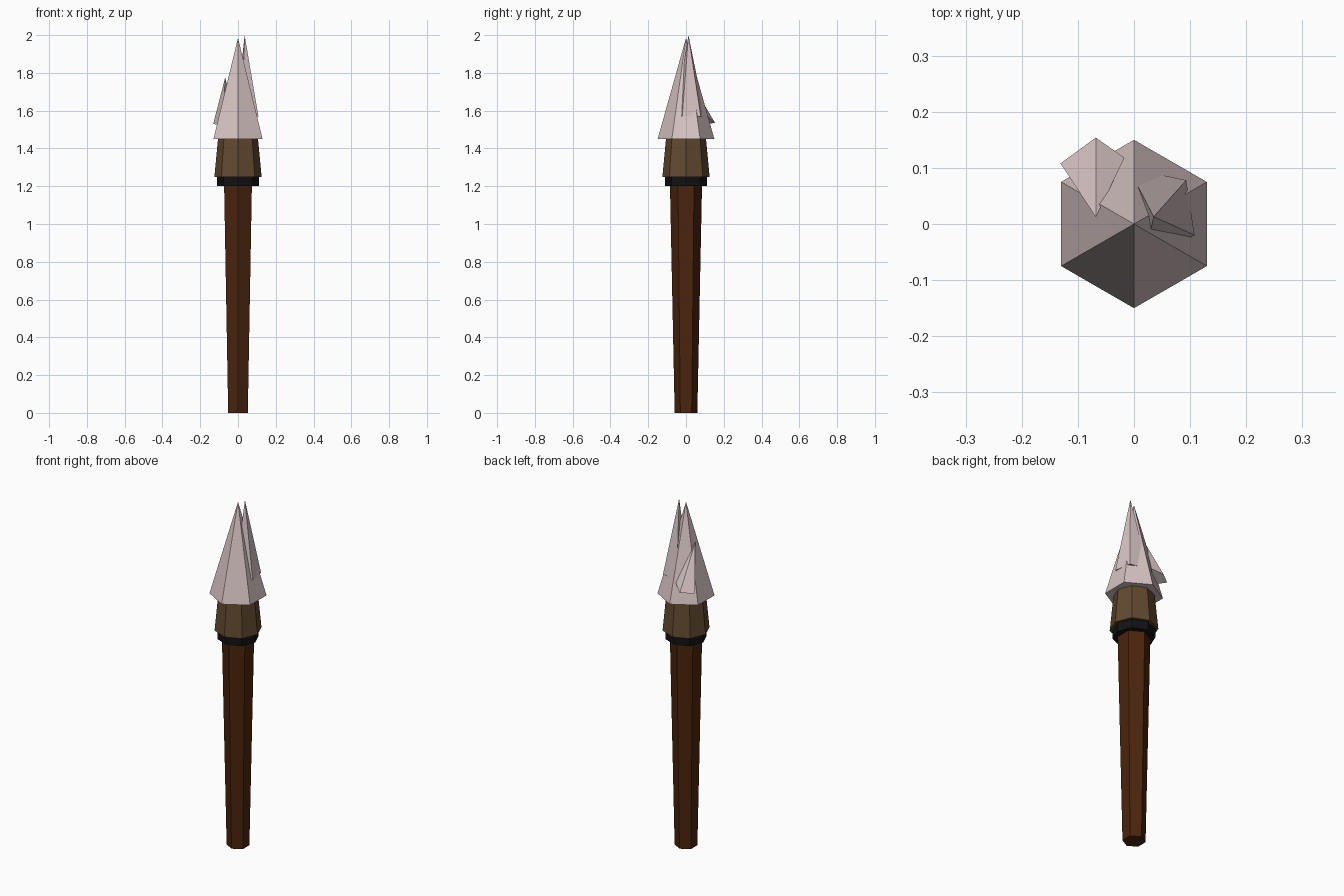
import bpy, bmesh, math

if "Cube" in bpy.data.objects:
    bpy.data.objects.remove(bpy.data.objects["Cube"])


def material(name, rgb):
    m = bpy.data.materials.new(name)
    m.diffuse_color = (*rgb, 1)
    m.use_nodes = True
    m.node_tree.nodes["Principled BSDF"].inputs["Base Color"].default_value = m.diffuse_color
    return m


WOOD = material("dark wood", (0.07, 0.018, 0.004))
LEATHER = material("brown leather", (0.12, 0.066, 0.028))
BLACK = material("black band", (0.006, 0.006, 0.007))
STONE = material("pale stone", (0.68, 0.55, 0.55))


def finish(name, bm, mat):
    bmesh.ops.recalc_face_normals(bm, faces=bm.faces[:])
    mesh = bpy.data.meshes.new(name)
    bm.to_mesh(mesh)
    bm.free()
    mesh.materials.append(mat)
    bpy.context.collection.objects.link(bpy.data.objects.new(name, mesh))


def taper(name, sides, r_low, r_high, z_low, z_high, mat):
    """Flat-sided tapered prism with a corner on the y axis."""
    bm = bmesh.new()
    rings = []
    for r, z in ((r_low, z_low), (r_high, z_high)):
        angles = [math.pi / 2 + math.tau * i / sides for i in range(sides)]
        rings.append([bm.verts.new((r * math.cos(a), r * math.sin(a), z)) for a in angles])
    low, high = rings
    for i in range(sides):
        j = (i + 1) % sides
        bm.faces.new((low[i], low[j], high[j], high[i]))
    bm.faces.new(low)
    bm.faces.new(high)
    finish(name, bm, mat)


def shard(name, tip, base, mat):
    """Pointed splinter from a tip and a loop of base corners."""
    bm = bmesh.new()
    top = bm.verts.new(tip)
    ring = [bm.verts.new(p) for p in base]
    for i, v in enumerate(ring):
        bm.faces.new((v, ring[(i + 1) % len(ring)], top))
    bm.faces.new(ring)
    finish(name, bm, mat)


# Handle, band and binding
taper("shaft", 6, 0.06, 0.085, 0.0, 1.21, WOOD)
taper("band", 8, 0.11, 0.11, 1.2, 1.25, BLACK)
taper("binding", 8, 0.125, 0.105, 1.25, 1.46, LEATHER)

# Stone point
hexagon = [(0.15 * math.sin(math.tau * i / 6), 0.15 * math.cos(math.tau * i / 6), 1.45)
           for i in range(6)]
shard("spear_point", (0, 0, 1.985), hexagon, STONE)

# Splinters leaning on the point
shard("tall_splinter", (0.035, 0.013, 2.0),
      [(0.108, -0.02, 1.57), (0.093, 0.078, 1.57), (-0.01, 0.1, 1.57), (0.02, -0.055, 1.57)],
      STONE)
shard("short_splinter", (-0.068, 0.012, 1.775),
      [(-0.131, 0.108, 1.53), (-0.068, 0.154, 1.535), (-0.017, 0.118, 1.565), (-0.08, 0.06, 1.52)],
      STONE)
